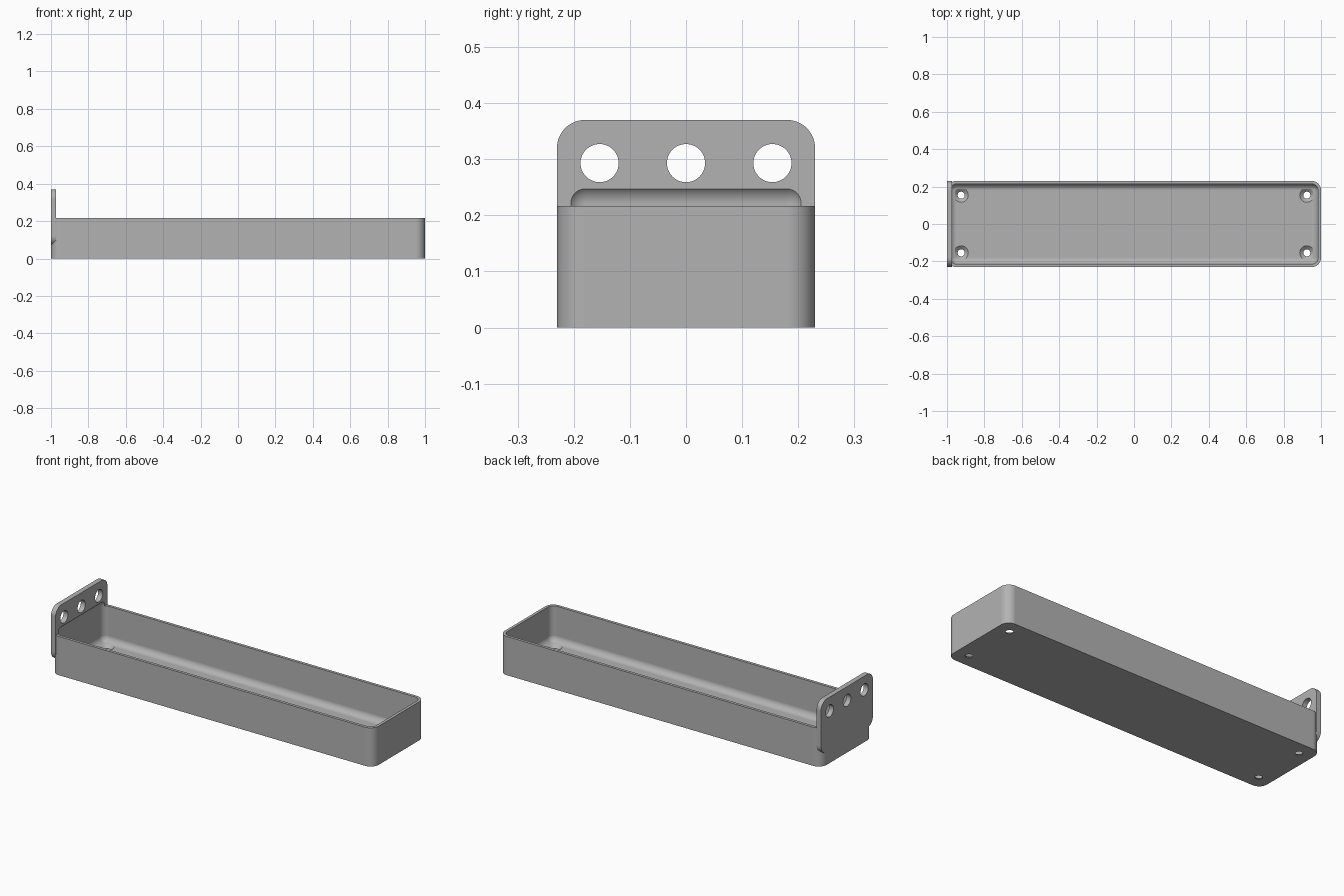
import bpy, bmesh, math
from mathutils import Matrix, Vector

if "Cube" in bpy.data.objects:
    bpy.data.objects.remove(bpy.data.objects["Cube"], do_unlink=True)

grey = bpy.data.materials.new("plain grey")
grey.use_nodes = True
grey.diffuse_color = (0.45, 0.45, 0.45, 1)
grey.node_tree.nodes["Principled BSDF"].inputs["Base Color"].default_value = grey.diffuse_color

# Overall sizes
HALF_X, HALF_Y, HEIGHT = 1.0, 0.23, 0.217
WALL, FLOOR, CORNER = 0.016, 0.018, 0.05
PLATE_THICK, PLATE_LOW, PLATE_TOP = 0.028, 0.07, 0.37
HOLE_Y = 0.154


def make_object(name, bm):
    mesh = bpy.data.meshes.new(name)
    bmesh.ops.recalc_face_normals(bm, faces=bm.faces)
    bm.to_mesh(mesh)
    bm.free()
    mesh.materials.append(grey)
    obj = bpy.data.objects.new(name, mesh)
    bpy.context.collection.objects.link(obj)
    return obj


def rounded_box(name, low, high, radius, axis=None):
    """Box with edges along one axis rounded, or every edge if axis is None."""
    low, high = Vector(low), Vector(high)
    bm = bmesh.new()
    bmesh.ops.create_cube(bm, size=1)
    for v in bm.verts:
        v.co = Vector([a + (b - a) * (c + 0.5) for a, b, c in zip(low, high, v.co)])
    edges = [e for e in bm.edges if axis is None
             or abs((e.verts[0].co - e.verts[1].co).normalized()[axis]) > 0.9]
    bmesh.ops.bevel(bm, geom=edges, offset=radius, segments=12,
                    profile=0.5, affect='EDGES')
    return make_object(name, bm)


def cone(name, r_low, r_high, depth, centre, rotation=None):
    bm = bmesh.new()
    matrix = Matrix.Translation(centre) @ (rotation or Matrix())
    bmesh.ops.create_cone(bm, cap_ends=True, segments=48, radius1=r_low,
                          radius2=r_high, depth=depth, matrix=matrix)
    return make_object(name, bm)


def combine(target, other, operation):
    mod = target.modifiers.new(operation.title(), 'BOOLEAN')
    mod.operation, mod.object, mod.solver = operation, other, 'EXACT'
    bpy.context.view_layer.objects.active = target
    bpy.ops.object.modifier_apply(modifier=mod.name)
    bpy.data.objects.remove(other, do_unlink=True)


# Tray body joined with the upright mounting plate
tray = rounded_box("tray_with_mounting_plate", (-HALF_X, -HALF_Y, 0),
                   (HALF_X, HALF_Y, HEIGHT), CORNER, axis=2)
plate = rounded_box("mounting_plate", (-HALF_X, -HALF_Y, PLATE_LOW),
                    (-HALF_X + PLATE_THICK, HALF_Y, PLATE_TOP), CORNER, axis=0)
combine(tray, plate, 'UNION')

# Rounded cavity, which also hollows the lower part of the plate
cavity = rounded_box("cavity_cutter", (-HALF_X + WALL, -HALF_Y + WALL, FLOOR),
                     (HALF_X - WALL, HALF_Y - WALL, 0.256), 0.035)
combine(tray, cavity, 'DIFFERENCE')

# Three round holes through the plate
sideways = Matrix.Rotation(math.pi / 2, 4, 'Y')
for y in (-HOLE_Y, 0, HOLE_Y):
    combine(tray, cone("plate_hole_cutter", 0.034, 0.034, 0.2,
                       (-HALF_X, y, 0.293), sideways), 'DIFFERENCE')

# Countersunk screw holes at the four floor corners
for x in (-0.924, 0.924):
    for y in (-HOLE_Y, HOLE_Y):
        combine(tray, cone("screw_hole_cutter", 0.019, 0.019, 0.1,
                           (x, y, 0)), 'DIFFERENCE')
        combine(tray, cone("countersink_cutter", 0.018, 0.039, 0.018,
                           (x, y, FLOOR - 0.008)), 'DIFFERENCE')

# Smooth rounded corners, crisp rims
bpy.ops.object.select_all(action='DESELECT')
tray.select_set(True)
bpy.context.view_layer.objects.active = tray
bpy.ops.object.shade_smooth_by_angle(angle=math.radians(30))
weighted = tray.modifiers.new("Weighted normals", 'WEIGHTED_NORMAL')
weighted.keep_sharp = True
